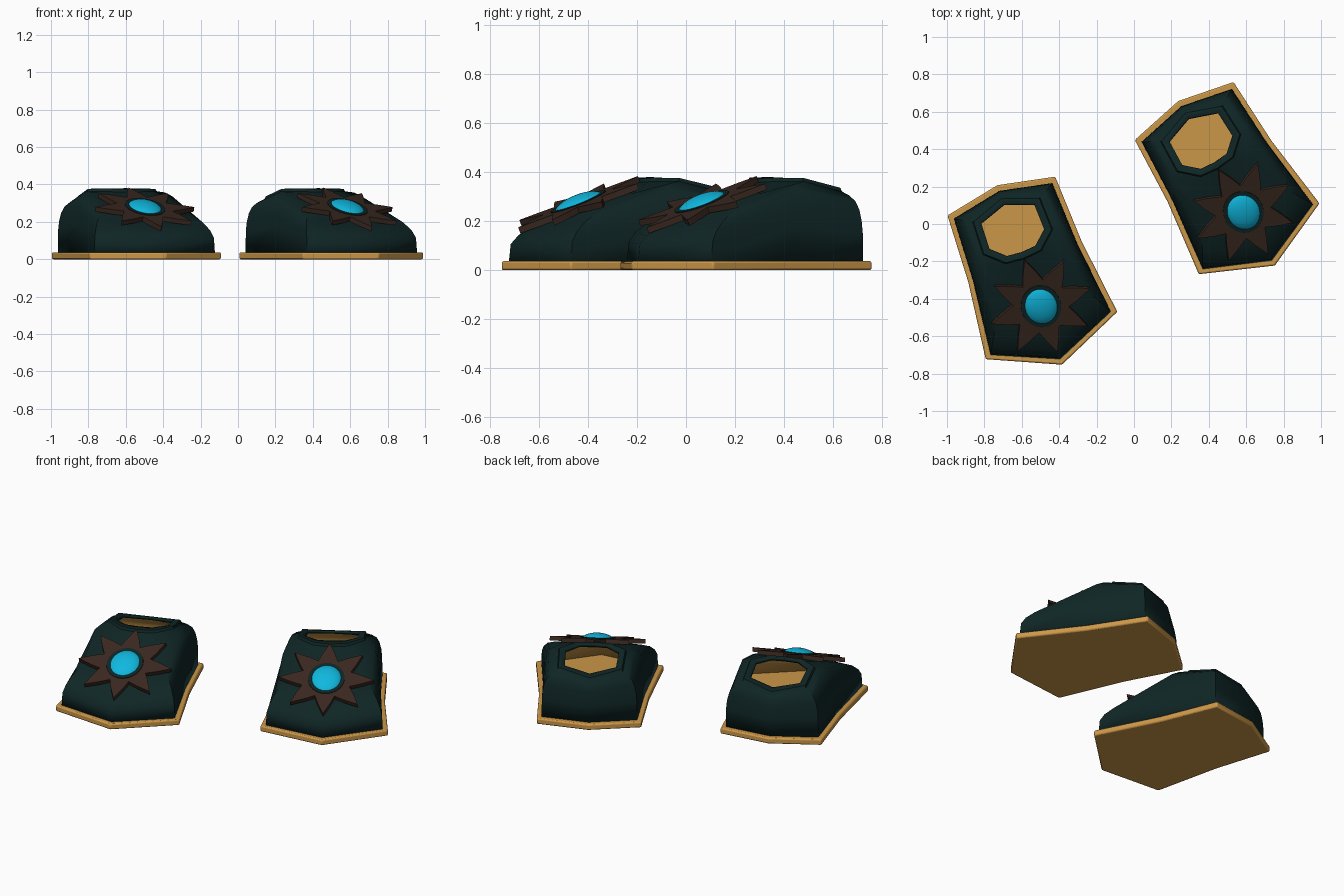
import bpy
import bmesh
from math import radians, sin, cos, pi
from mathutils import Matrix, Vector

if "Cube" in bpy.data.objects:
    bpy.data.objects.remove(bpy.data.objects["Cube"])


def material(name, rgb):
    m = bpy.data.materials.new(name)
    m.use_nodes = True
    m.diffuse_color = (*rgb, 1)
    m.node_tree.nodes["Principled BSDF"].inputs["Base Color"].default_value = (*rgb, 1)
    return m


GOLD = material("gold", (0.60, 0.31, 0.065))
TEAL = material("dark teal", (0.005, 0.019, 0.019))
BLUE = material("bright blue", (0.005, 0.48, 0.74))
BROWN = material("dark brown", (0.042, 0.021, 0.014))


def finish(name, bm, mats, matrix, angle=40):
    """Turn a bmesh into a placed, smooth-shaded object."""
    bmesh.ops.recalc_face_normals(bm, faces=bm.faces)
    mesh = bpy.data.meshes.new(name)
    bm.to_mesh(mesh)
    bm.free()
    ob = bpy.data.objects.new(name, mesh)
    bpy.context.collection.objects.link(ob)
    for m in mats:
        mesh.materials.append(m)
    ob.matrix_world = matrix
    bpy.ops.object.select_all(action="DESELECT")
    ob.select_set(True)
    bpy.context.view_layer.objects.active = ob
    bpy.ops.object.shade_smooth_by_angle(angle=radians(angle))
    return ob


def mirrored(half):
    """Close a half outline, tip to heel on +x, with its mirror image."""
    pts = [Vector(p) for p in half]
    return pts + [Vector((-p.x, p.y)) for p in reversed(pts[1:-1])]


def prism(pts, z0, z1):
    bm = bmesh.new()
    face = bm.faces.new([bm.verts.new((p[0], p[1], z0)) for p in pts])
    top = bmesh.ops.extrude_face_region(bm, geom=[face])["geom"]
    bmesh.ops.translate(bm, vec=(0, 0, z1 - z0),
                        verts=[v for v in top if isinstance(v, bmesh.types.BMVert)])
    return bm


# Outlines, with y running from the toe to the heel
SOLE = mirrored([(0, -0.166), (0.374, 0), (0.322, 0.42), (0.306, 0.792), (0, 0.854)])
FOOT = mirrored([(0, -0.135), (0.342, 0.012), (0.296, 0.42), (0.28, 0.765), (0, 0.822)])
OPENING = mirrored([(0, 0.472), (0.08, 0.48), (0.155, 0.548), (0.15, 0.693), (0, 0.747)])
CENTRE = Vector((0, 0.61))
RIM = [CENTRE + (p - CENTRE) * 1.28 for p in OPENING]

# Height of the upper along its length
RIDGE = [(-0.14, 0.20), (-0.02, 0.207), (0.17, 0.265), (0.33, 0.325),
         (0.47, 0.37), (0.6, 0.355), (0.72, 0.32), (0.82, 0.27)]
# How far each ring runs from foot outline to rim, and its share of the height
RINGS = [(0, 0), (0.015, 0.45), (0.07, 0.64), (0.18, 0.80),
         (0.36, 0.91), (0.66, 0.97), (1, 1)]
BASE = 0.03


def ridge(y):
    y = min(max(y, RIDGE[0][0]), RIDGE[-1][0])
    for (a, za), (b, zb) in zip(RIDGE, RIDGE[1:]):
        if y <= b:
            return za + (zb - za) * (y - a) / (b - a)
    return RIDGE[-1][1]


def upper():
    """Open shell lofted from the foot outline to the raised opening rim."""
    bm = bmesh.new()
    rings = []
    for f, t in RINGS:
        pts = [a.lerp(b, f) for a, b in zip(FOOT, RIM)]
        rings.append([bm.verts.new((p.x, p.y, BASE + (ridge(p.y) - BASE) * t)) for p in pts])
    for f, lift in ((0.15, 0.014), (1, 0.01)):
        pts = [a.lerp(b, f) for a, b in zip(RIM, OPENING)]
        rings.append([bm.verts.new((p.x, p.y, ridge(p.y) + lift)) for p in pts])
    n = len(FOOT)
    for lo, hi in zip(rings, rings[1:]):
        for i in range(n):
            j = (i + 1) % n
            bm.faces.new((lo[i], lo[j], hi[j], hi[i]))
    return bm


def star_points(spikes=8):
    """Star with hollow curved sides between its spikes."""
    pts = []
    for i in range(spikes):
        for k, r in ((0, 0.28), (0.22, 0.205), (0.5, 0.15), (0.78, 0.205)):
            a = (i + k) * 2 * pi / spikes
            pts.append((r * sin(a), r * cos(a)))
    return pts


def slipper(side, x, y, turn):
    place = Matrix.Translation((x, y, 0)) @ Matrix.Rotation(radians(turn), 4, "Z")

    # Sole
    sole = finish(side + "_sole", prism(SOLE, 0, 0.037), [GOLD], place, 30)
    bev = sole.modifiers.new("soft_edge", "BEVEL")
    bev.width = 0.008
    bev.segments = 2

    # Upper, lined inside
    shell = finish(side + "_upper", upper(), [TEAL, GOLD], place, 35)
    solid = shell.modifiers.new("lining", "SOLIDIFY")
    solid.thickness = 0.018
    solid.offset = -1
    solid.material_offset = 1

    # Ornament lying on the sloping toe
    tilt = place @ Matrix.Translation((0, 0.17, 0.268)) @ Matrix.Rotation(radians(22), 4, "X")
    finish(side + "_star", prism(star_points(), -0.014, 0.012), [BROWN], tilt, 30)

    bm = bmesh.new()
    bmesh.ops.create_cone(bm, cap_ends=True, segments=32, radius1=0.118, radius2=0.112, depth=0.03)
    finish(side + "_gem_setting", bm, [TEAL], tilt @ Matrix.Diagonal((0.95, 1.08, 1, 1)), 30)

    bm = bmesh.new()
    bmesh.ops.create_uvsphere(bm, u_segments=32, v_segments=16, radius=1)
    finish(side + "_gem", bm, [BLUE], tilt @ Matrix.Diagonal((0.092, 0.108, 0.04, 1)), 60)


slipper("right", -0.441, -0.596, 19.8)
slipper("left", 0.669, -0.079, 30.4)
